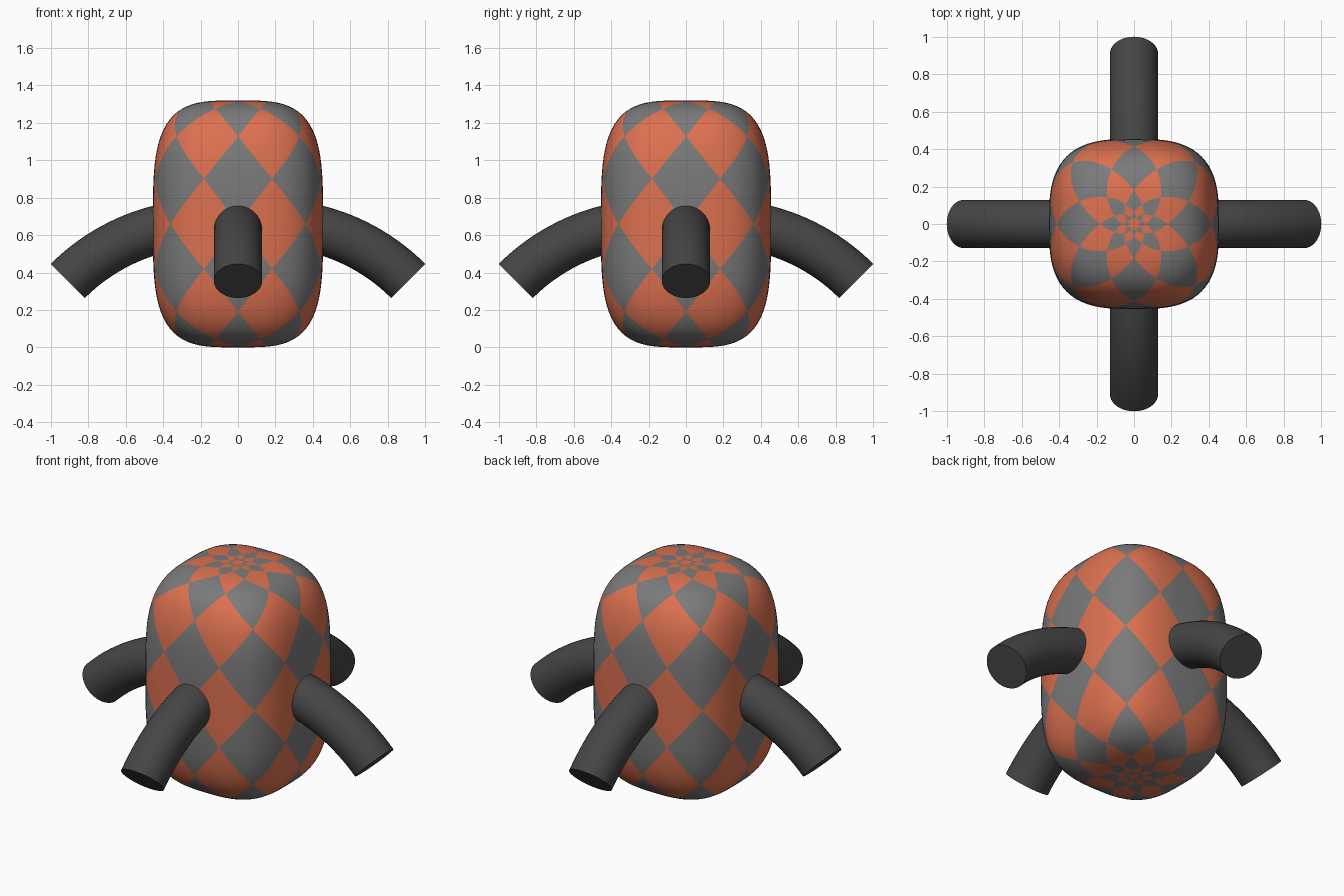
import bpy, bmesh, math
from mathutils import Vector

if "Cube" in bpy.data.objects:
    bpy.data.objects.remove(bpy.data.objects["Cube"])


def material(name, rgb):
    m = bpy.data.materials.new(name)
    m.diffuse_color = (*rgb, 1)
    m.use_nodes = True
    m.node_tree.nodes["Principled BSDF"].inputs["Base Color"].default_value = m.diffuse_color
    return m


GREY = material("mid_grey", (0.195, 0.195, 0.195))
ORANGE = material("orange", (0.72, 0.165, 0.08))
DARK = material("dark_grey", (0.06, 0.06, 0.06))

A, C = 0.455, 0.66          # body half width and half height
M, N = 3.6, 3.0             # roundness of the profile and of the cross-section
ROW = 0.53                  # height of half a diamond, relative to the radius
ROWS, SUB, AROUND = 8, 6, 16


def finish(bm, name, mats):
    bmesh.ops.recalc_face_normals(bm, faces=bm.faces)
    me = bpy.data.meshes.new(name)
    bm.to_mesh(me)
    bm.free()
    ob = bpy.data.objects.new(name, me)
    bpy.context.collection.objects.link(ob)
    for m in mats:
        me.materials.append(m)
    bpy.ops.object.select_all(action='DESELECT')
    ob.select_set(True)
    bpy.context.view_layer.objects.active = ob
    bpy.ops.object.shade_smooth_by_angle(angle=math.radians(40))
    return ob


def profile_point(t):
    c, s = math.cos(t), math.sin(t)
    k = (c ** M + s ** M) ** (-1 / M)
    return A * k * c, C * k * s


def profile_rows():
    """Radius and height at each ring, spaced in proportion to the radius."""
    rings, psi, step = [(A, 0.0)], 0.0, ROW / SUB
    r0, z0 = A, 0.0
    for i in range(1, 40000):
        r, z = profile_point(i / 40000 * math.pi / 2)
        psi += math.hypot(r - r0, z - z0) / ((r + r0) / 2)
        r0, z0 = r, z
        if psi >= len(rings) * step:
            rings.append((r, z))
        if len(rings) > ROWS * SUB:
            break
    return rings


# Body: rounded box whose mesh follows the diamond pattern
half = profile_rows()
rings = [(r, -z) for r, z in reversed(half[1:])] + half
top = len(half) - 1
seg = AROUND * SUB
bm = bmesh.new()
grid = []
for r, z in rings:
    row = []
    for i in range(seg):
        a = 2 * math.pi * i / seg
        c, s = math.cos(a), math.sin(a)
        k = r * (abs(c) ** N + abs(s) ** N) ** (-1 / N)
        row.append(bm.verts.new((k * c, k * s, C + z)))
    grid.append(row)


def add_tri(corners):
    f = bm.faces.new([grid[j][i % seg] for i, j in corners])
    u = sum(i for i, j in corners) / 3 / SUB
    v = sum(j - top for i, j in corners) / 3 / SUB
    f.material_index = (math.floor((u + v) / 2) + math.floor((u - v) / 2) + 1) % 2


for j in range(len(grid) - 1):
    for i in range(seg):
        p, q, r, s = (i, j), (i + 1, j), (i + 1, j + 1), (i, j + 1)
        if (i // SUB + (j - top) // SUB) % 2 == 0:
            add_tri((p, q, r))
            add_tri((p, r, s))
        else:
            add_tri((p, q, s))
            add_tri((q, r, s))
for row, z in ((grid[0], 0.0), (grid[-1], 2 * C)):
    pole = bm.verts.new((0, 0, z))
    for i in range(seg):
        f = bm.faces.new((row[i], row[(i + 1) % seg], pole))
        f.material_index = 1
finish(bm, "body", [GREY, ORANGE])


# Arms: four tubes bent along an arc, ending at 45 degrees
def arm(name, turn):
    R, rad, n, steps = 1.055, 0.129, 40, 16
    cx, cz = 0.91 - R * math.sqrt(0.5), 0.355 - R * math.sqrt(0.5)
    ct, st = math.cos(turn), math.sin(turn)
    bm = bmesh.new()
    loops = []
    for k in range(steps + 1):
        t = math.radians(7 + 38 * k / steps)
        loop = []
        for i in range(n):
            a = 2 * math.pi * i / n
            d = R + rad * math.cos(a)
            x, y, z = cx + d * math.sin(t), rad * math.sin(a), cz + d * math.cos(t)
            loop.append(bm.verts.new((x * ct - y * st, x * st + y * ct, z)))
        loops.append(loop)
    for a, b in zip(loops, loops[1:]):
        for i in range(n):
            bm.faces.new((a[i], a[(i + 1) % n], b[(i + 1) % n], b[i]))
    bm.faces.new(loops[0])
    bm.faces.new(loops[-1])
    finish(bm, name, [DARK])


for i, side in enumerate(("right", "back", "left", "front")):
    arm(side + "_arm", i * math.pi / 2)
